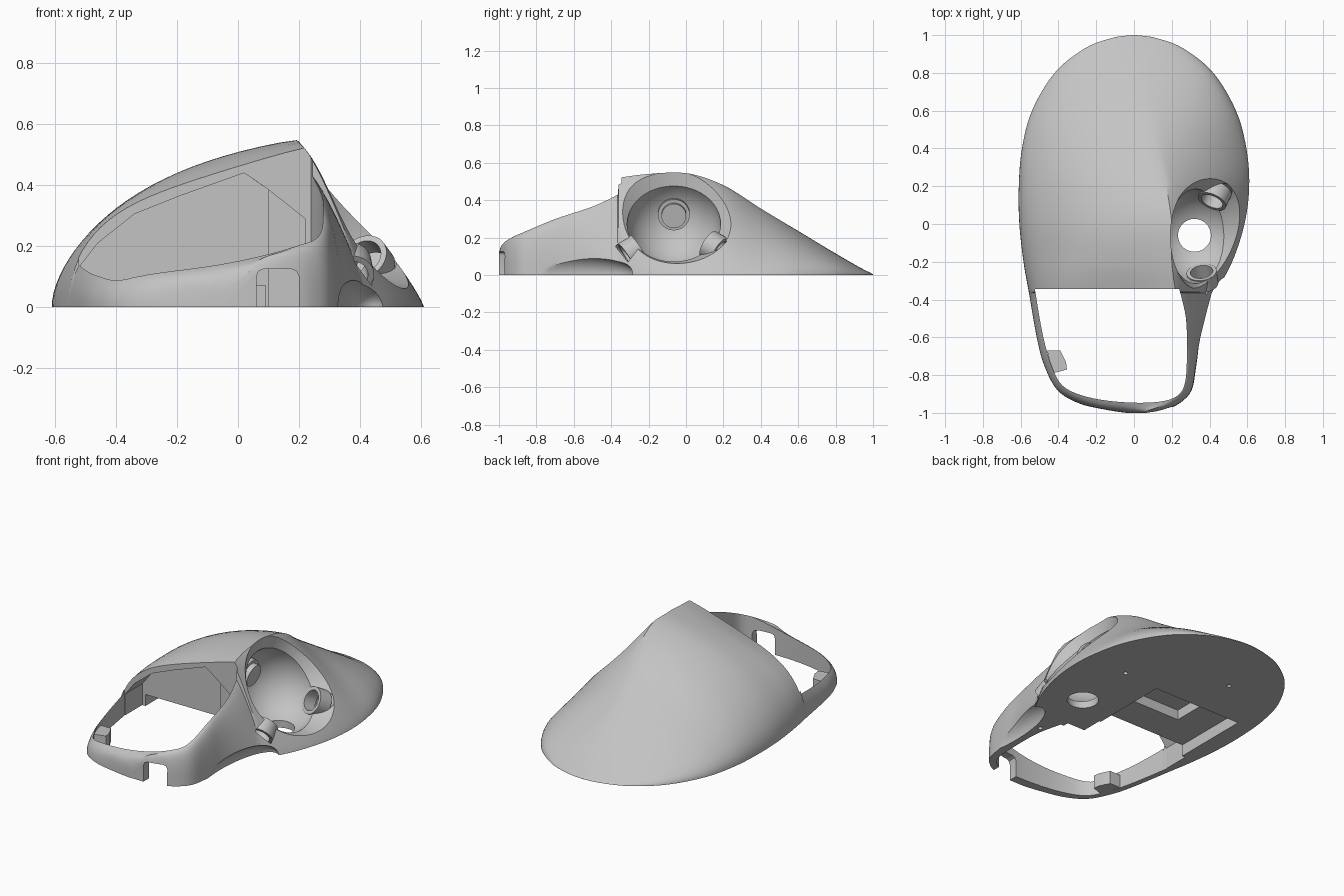
import bpy, bmesh, math
from mathutils import Vector

if "Cube" in bpy.data.objects:
    bpy.data.objects.remove(bpy.data.objects["Cube"], do_unlink=True)

grey = bpy.data.materials.new("light_grey_plastic")
grey.use_nodes = True
grey.diffuse_color = (0.55, 0.55, 0.55, 1)
grey.node_tree.nodes["Principled BSDF"].inputs["Base Color"].default_value = (0.55, 0.55, 0.55, 1)


def smooth_rows(rows, steps):
    """Catmull-Rom interpolation through rows of values."""
    out = []
    for i in range(len(rows) - 1):
        a, b, c, d = (rows[min(max(k, 0), len(rows) - 1)] for k in range(i - 1, i + 3))
        for s in range(steps):
            t = s / steps
            out.append([q + t / 2 * (r - p + t * (2 * p - 5 * q + 4 * r - w + t * (3 * (q - r) + w - p)))
                        for p, q, r, w in zip(a, b, c, d)])
    return out + [list(rows[-1])]


def finish(name, bm):
    bmesh.ops.recalc_face_normals(bm, faces=bm.faces)
    mesh = bpy.data.meshes.new(name)
    bm.to_mesh(mesh)
    bm.free()
    mesh.materials.append(grey)
    ob = bpy.data.objects.new(name, mesh)
    bpy.context.collection.objects.link(ob)
    return ob


def prism(name, outline, offset):
    bm = bmesh.new()
    face = bm.faces.new([bm.verts.new(p) for p in outline])
    new = bmesh.ops.extrude_face_region(bm, geom=[face])["geom"]
    bmesh.ops.translate(bm, vec=offset, verts=[v for v in new if isinstance(v, bmesh.types.BMVert)])
    return finish(name, bm)


def box(name, x0, x1, y0, y1, z0, z1):
    return prism(name, [(x0, y0, z0), (x1, y0, z0), (x1, y1, z0), (x0, y1, z0)], (0, 0, z1 - z0))


def ellipsoid(name, middle, radii):
    bm = bmesh.new()
    bmesh.ops.create_uvsphere(bm, u_segments=64, v_segments=32, radius=1)
    bmesh.ops.scale(bm, vec=radii, verts=bm.verts)
    bmesh.ops.translate(bm, vec=middle, verts=bm.verts)
    return finish(name, bm)


def cone(name, start, end, r1, r2, segments=48):
    start, end = Vector(start), Vector(end)
    bm = bmesh.new()
    bmesh.ops.create_cone(bm, cap_ends=True, segments=segments, radius1=r1, radius2=r2,
                          depth=(end - start).length)
    turn = (end - start).to_track_quat("Z", "Y").to_matrix()
    bmesh.ops.rotate(bm, matrix=turn, verts=bm.verts)
    bmesh.ops.translate(bm, vec=(start + end) / 2, verts=bm.verts)
    return finish(name, bm)


def combine(target, tool, operation="DIFFERENCE"):
    tool.hide_render = True
    mod = target.modifiers.new("cut", "BOOLEAN")
    mod.operation, mod.solver, mod.object = operation, "EXACT", tool
    bpy.context.view_layer.objects.active = target
    bpy.ops.object.modifier_apply(modifier=mod.name)
    bpy.data.objects.remove(tool, do_unlink=True)


# Sections: y, left reach, right reach, height, ridge x, right roundness, left-edge squareness
front_rows = [
    (-1, .04, .1, .12, .04, 3, 12), (-.985, .14, .16, .16, .08, 3, 12), (-.95, .29, .24, .19, .17, 3, 12),
    (-.88, .405, .305, .225, .24, 3, 12), (-.75, .475, .33, .28, .27, 2.5, 12),
    (-.6, .515, .355, .34, .265, 1.8, 11), (-.365, .556, .43, .44, .235, 1.2, 10)]
rear_rows = [
    (-.36, .557, .433, .52, .22, 1.15, 8), (-.2, .585, .52, .54, .2, 1.15, 5),
    (0, .607, .585, .545, .2, 1.15, 3.6), (.2, .61, .61, .48, .17, 1.2, 3),
    (.4, .593, .595, .355, .12, 1.3, 3), (.6, .54, .54, .235, .07, 1.6, 3),
    (.8, .42, .42, .115, .03, 2, 3), (.93, .26, .26, .04, 0, 2, 3),
    (.985, .115, .115, .012, 0, 2, 3), (1, .01, .01, .003, 0, 2, 3)]


def section(y, left, right, height, ridge, power, square):
    pts, n = [], 24
    slope, bend = .35 + .015 * square, 1.44 - .045 * square
    for i in range(n):
        t = 1 - (i / n) ** 2
        pts.append((ridge - t * (ridge + left), y, height * (1 - slope * t ** bend) * (1 - t ** square) ** .5))
    for i in range(n + 1):
        u = 1 - (1 - i / n) ** 1.5
        pts.append((ridge + u * (right - ridge), y, height * (1 - u ** power) ** (1 / power)))
    return pts


# Solid shell body
bm = bmesh.new()
loops = [[bm.verts.new(p) for p in section(*row)]
         for row in smooth_rows(front_rows, 5) + smooth_rows(rear_rows, 6)]
for a, b in zip(loops, loops[1:]):
    for i in range(len(a) - 1):
        bm.faces.new((a[i], a[i + 1], b[i + 1], b[i]))
    bm.faces.new((a[-1], a[0], b[0], b[-1]))
bm.faces.new(loops[0])
bm.faces.new(loops[-1])
body = finish("shell_body", bm)

# Button opening through the front
rim = [(-.525, -.345), (-.48, -.6), (-.425, -.78), (-.36, -.87), (-.22, -.922), (-.03, -.945),
       (.14, -.94), (.235, -.905), (.272, -.83), (.28, -.68), (.275, -.5), (.24, -.345)]
combine(body, prism("opening_cutter", [(x, y, -.1) for x, y in smooth_rows(rim, 5)], (0, 0, 1)))

# Cavity under the hood, deeper on the left
roof = [(-.522, -.1), (-.522, .13), (-.46, .21), (-.34, .305), (-.19, .365), (.02, .44), (.1, .385), (.1, -.1)]
combine(body, prism("cavity_cutter", [(x, -.37, z) for x, z in roof], (0, .19, 0)))
side = [(.05, -.1), (.05, .42), (.1, .385), (.22, .29), (.22, -.1)]
combine(body, prism("side_cavity_cutter", [(x, -.37, z) for x, z in side], (0, .06, 0)))

# Shallow stepped recess in the base
combine(body, box("recess_cutter", -.5, .09, -.25, .3, -.1, .07))
combine(body, box("deep_recess_cutter", -.3, .05, .02, .24, -.1, .13))

# Ball socket with a flared mouth and a hole in its floor
centre = Vector((.33, -.065, .275))
axis = Vector((.81, 0, .59)).normalized()
combine(body, ellipsoid("socket_cutter", centre, (.25, .25, .25)))
combine(body, cone("mouth_cutter", centre - axis * .003, centre + axis * .16, .249, .412, 64))
combine(body, cone("floor_hole_cutter", (.32, -.06, -.1), (.32, -.06, .15), .087, .087))

# Bearing cups around the socket
cups = {"inner": (-.97, 0, .22), "rear": (.36, .8, -.48), "front": (.12, -.82, -.56)}
for name, way in cups.items():
    way = Vector(way).normalized()
    if name == "inner":
        cup = cone("inner_bearing_cup", centre + way * .21, centre + way * .255, .085, .085)
        pin = cone("inner_bearing_pin", centre + way * .18, centre + way * .25, .066, .066)
        combine(cup, pin, "UNION")
    else:
        combine(body, cone(name + "_bore", centre + way * .15, centre + way * .33, .078, .078))
        cup = cone(name + "_bearing_cup", centre + way * .23, centre + way * .31, .08, .08)
        combine(cup, cone("cup_bore", centre + way * .15, centre + way * .35, .06, .06))

# Cable notch in the front wall
notch = [(.06, -.1), (.06, .1), (.068, .118), (.085, .125), (.175, .125), (.192, .118), (.2, .1), (.2, -.1)]
combine(body, prism("notch_cutter", [(x, -1.1, z) for x, z in notch], (0, .25, 0)))

# Finger scoop low on the right wall
combine(body, ellipsoid("scoop_cutter", (.44, -.63, 0), (.12, .36, .115)))

# Screw holes in the base
for x, y in ((.33, .32), (-.2, .58), (.3, -.45)):
    combine(body, cone("screw_cutter", (x, y, -.05), (x, y, .05), .013, .013, 16))

# Fixing tab inside the left wall
tab = [(-.46, -.67), (-.39, -.67), (-.36, -.73), (-.355, -.77), (-.39, -.78), (-.43, -.79)]
prism("fixing_tab", [(x, y, 0) for x, y in tab], (0, 0, .08))

# Smooth shading with sharp edges kept
for ob in bpy.context.scene.objects:
    ob.select_set(ob.type == "MESH" and grey.name in ob.data.materials)
bpy.context.view_layer.objects.active = body
bpy.ops.object.shade_smooth_by_angle(angle=math.radians(32))
